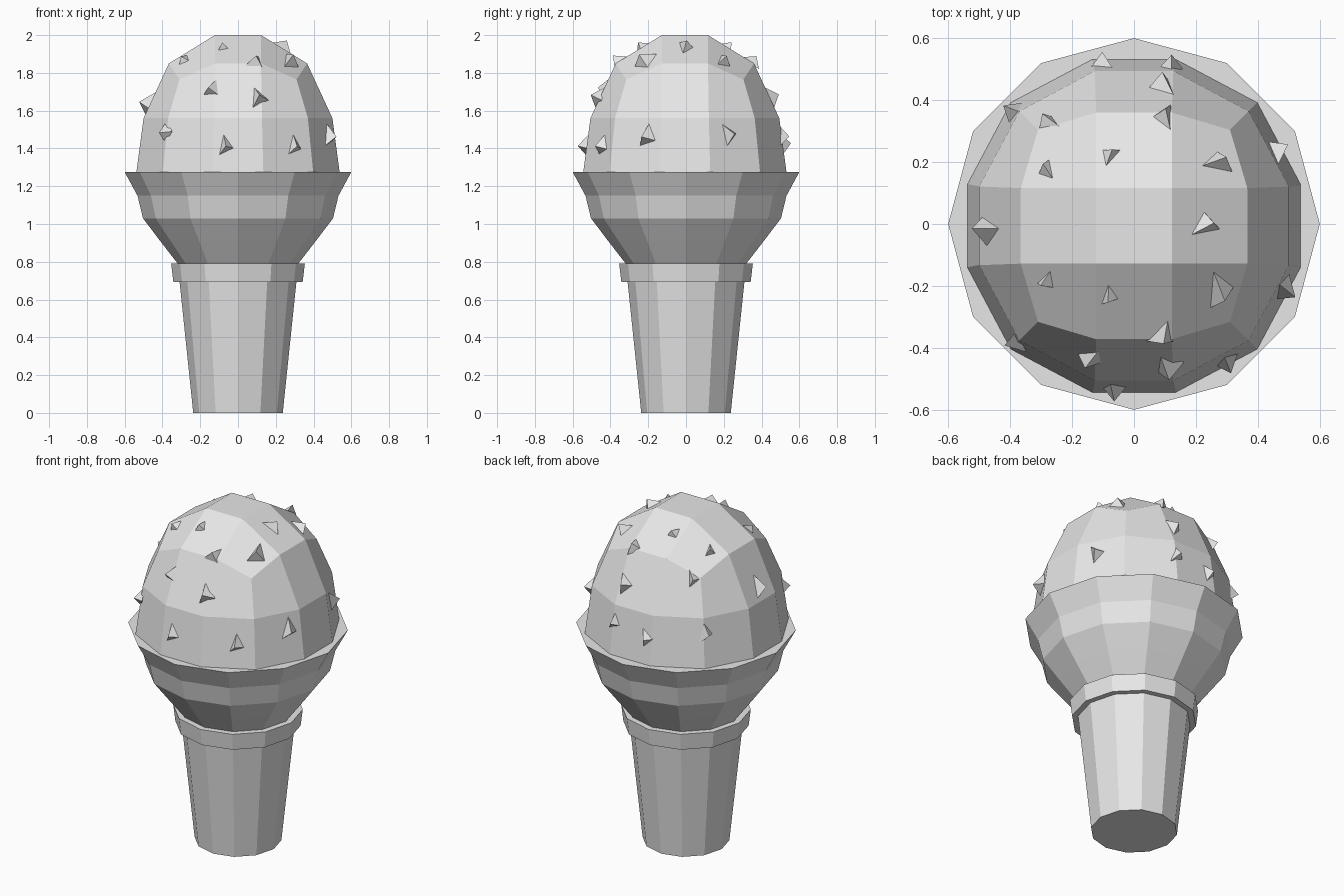
import bpy, bmesh, math, random
from mathutils import Vector, Matrix
from mathutils.bvhtree import BVHTree

random.seed(4)
if "Cube" in bpy.data.objects:
    bpy.data.objects.remove(bpy.data.objects["Cube"])

GREY = (0.8, 0.8, 0.8, 1)
mat = bpy.data.materials.new("plain light grey")
mat.use_nodes = True
mat.diffuse_color = GREY
mat.node_tree.nodes["Principled BSDF"].inputs["Base Color"].default_value = GREY


def finish(name, bm):
    bmesh.ops.recalc_face_normals(bm, faces=bm.faces)
    mesh = bpy.data.meshes.new(name)
    bm.to_mesh(mesh)
    bm.free()
    mesh.materials.append(mat)
    obj = bpy.data.objects.new(name, mesh)
    bpy.context.collection.objects.link(obj)
    return obj


def turned(name, profile, sides=12):
    """Closed faceted solid from (radius, height) pairs."""
    bm = bmesh.new()
    rings = []
    for r, z in profile:
        angles = [math.tau * i / sides for i in range(sides)]
        rings.append([bm.verts.new((r * math.cos(a), r * math.sin(a), z)) for a in angles])
    for low, high in zip(rings, rings[1:]):
        for i in range(sides):
            j = (i + 1) % sides
            bm.faces.new((low[i], low[j], high[j], high[i]))
    bm.faces.new(rings[0])
    bm.faces.new(rings[-1])
    return finish(name, bm)


# Wafer cone: tapered stem, collar and flared bowl
turned("cone_stem", [(0.237, 0), (0.31, 0.70)])
turned("cone_collar", [(0.342, 0.692), (0.354, 0.79)])
turned("cone_bowl", [(0.315, 0.785), (0.412, 0.91), (0.503, 1.03), (0.532, 1.15), (0.6, 1.275)])

# Scoop: a cube cut in thirds, each kind of corner pushed out to a dome
bm = bmesh.new()
bmesh.ops.create_cube(bm, size=6)
bmesh.ops.subdivide_edges(bm, edges=bm.edges, cuts=2, use_grid_fill=True)
bmesh.ops.delete(bm, geom=[f for f in bm.faces if f.calc_center_median().z < -1.5], context="FACES")
# (level, x step, y step) -> offsets for the inner and outer steps, height
dome = {
    (3, "inner"): (0.122, 0.122, 2.0),
    (3, "side"): (0.122, 0.366, 1.85),
    (3, "corner"): (0.31, 0.31, 1.765),
    (1, "side"): (0.127, 0.5, 1.56),
    (1, "corner"): (0.37, 0.37, 1.56),
    (-1, "side"): (0.134, 0.538, 1.275),
    (-1, "corner"): (0.398, 0.398, 1.275),
}
for v in bm.verts:
    level = round(v.co.z)
    outer = [abs(v.co.x) > 2, abs(v.co.y) > 2]
    kind = ("inner", "side", "corner")[sum(outer)]
    a, b, z = dome[(level, kind)]
    x, y = (b if o else a for o in outer)
    v.co = (math.copysign(x, v.co.x), math.copysign(y, v.co.y) - 0.006, z)
bmesh.ops.recalc_face_normals(bm, faces=bm.faces)
surface = BVHTree.FromBMesh(bm)
finish("scoop", bm)

# Chips: small skewed pyramids pressed into the scoop (x, y, z, length)
chips = [
    (-.08, .22, 1.94, .09), (-.28, .17, 1.87, .09), (.27, .20, 1.87, .13),
    (.23, -.01, 1.94, .13), (-.28, -.18, 1.87, .09), (-.08, -.23, 1.94, .09),
    (.28, -.21, 1.87, .16), (.09, -.35, 1.86, .12), (-.28, .35, 1.77, .11),
    (.10, .34, 1.86, .11), (-.14, -.43, 1.72, .12), (.10, -.45, 1.67, .14),
    (-.37, -.37, 1.49, .11), (-.07, -.53, 1.42, .13), (.30, -.44, 1.42, .13),
    (.48, -.20, 1.47, .15), (.48, .23, 1.48, .14), (-.47, -.02, 1.64, .16),
    (.10, .45, 1.68, .14), (-.09, .52, 1.43, .12), (.12, .51, 1.47, .11),
    (-.38, .36, 1.48, .12),
]
bm = bmesh.new()
for x, y, z, size in chips:
    spot, normal, _, _ = surface.find_nearest(Vector((x, y, z)))
    turn = normal.to_track_quat("Z", "Y").to_matrix().to_4x4()
    place = Matrix.Translation(spot) @ turn @ Matrix.Rotation(random.uniform(-0.6, 0.6), 4, "Z")
    shape = [(-.35, -.45, -.1), (.4, -.2, -.1), (0, .55, -.1), (random.uniform(-.1, .1), -.1, .36)]
    a, b, c, tip = [bm.verts.new(place @ (Vector(p) * size)) for p in shape]
    for face in ((a, c, b), (a, b, tip), (b, c, tip), (c, a, tip)):
        bm.faces.new(face)
finish("chips", bm)
